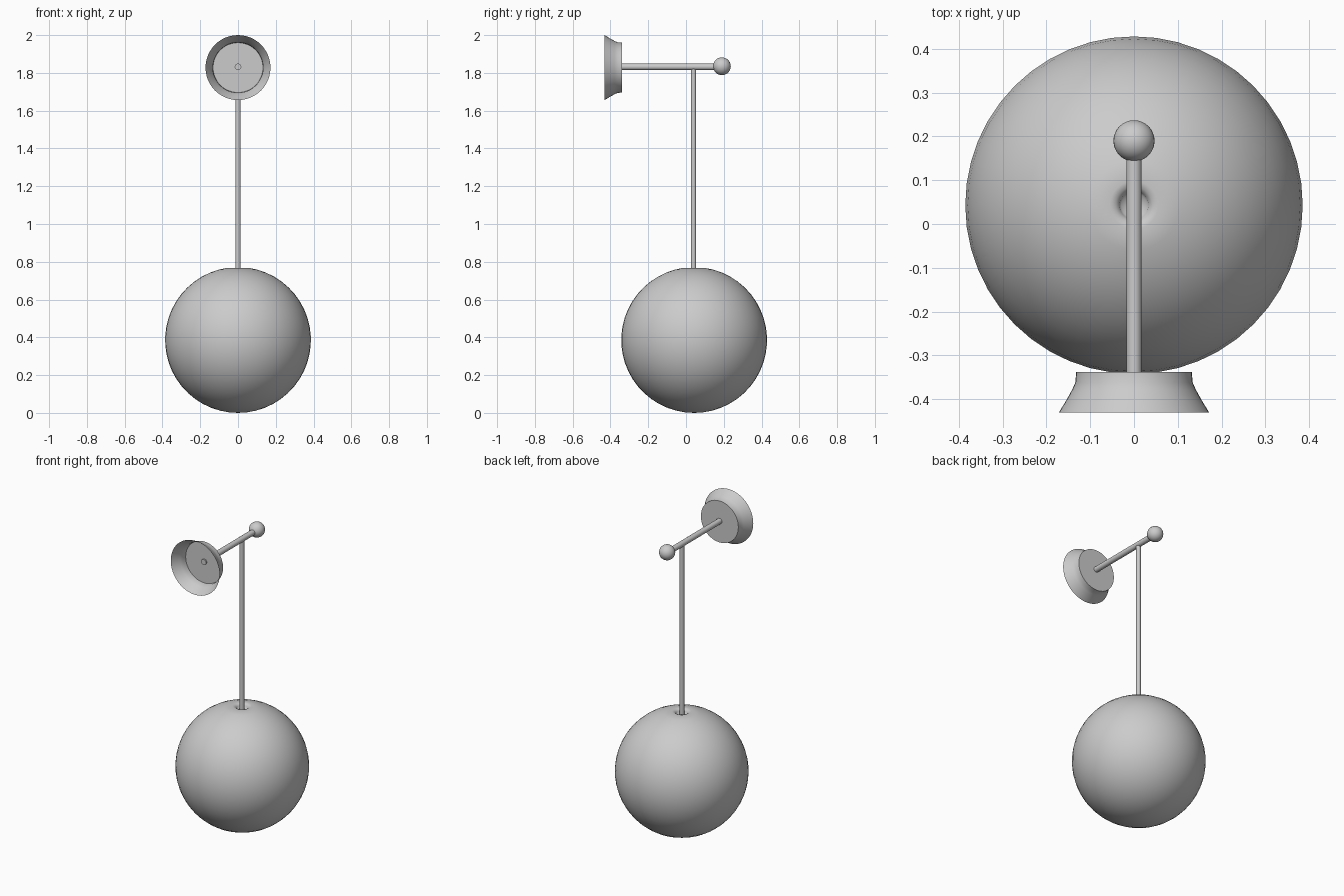
import bpy, bmesh, math
from mathutils import Matrix, Vector

if "Cube" in bpy.data.objects:
    bpy.data.objects.remove(bpy.data.objects["Cube"])

ROD_Z = 1.832
GLOBE_Y = 0.043


def lathe(name, profile, loc, along_y=False, steps=48, angle=40):
    """Spin (radius, height) points about z; along_y maps height onto +y."""
    bm = bmesh.new()
    verts = [bm.verts.new((r, 0, h)) for r, h in profile]
    edges = [bm.edges.new(p) for p in zip(verts, verts[1:])]
    bmesh.ops.spin(bm, geom=verts + edges, cent=(0, 0, 0), axis=(0, 0, 1),
                   angle=2 * math.pi, steps=steps, use_duplicate=False)
    bmesh.ops.remove_doubles(bm, verts=bm.verts, dist=1e-4)
    bmesh.ops.recalc_face_normals(bm, faces=bm.faces)
    if along_y:
        bm.transform(Matrix.Rotation(-math.pi / 2, 4, 'X'))
    mesh = bpy.data.meshes.new(name)
    bm.to_mesh(mesh)
    bm.free()
    ob = bpy.data.objects.new(name, mesh)
    ob.location = loc
    bpy.context.collection.objects.link(ob)
    bpy.ops.object.select_all(action='DESELECT')
    ob.select_set(True)
    bpy.context.view_layer.objects.active = ob
    bpy.ops.object.shade_smooth_by_angle(angle=math.radians(angle))
    return ob


def rod(name, radius, length, loc, along_y=False):
    return lathe(name, [(0, 0), (radius, 0), (radius, length), (0, length)],
                 loc, along_y, steps=24)


# Large globe with a small rounded socket at the top
R = 0.386
open_angle = math.asin(0.055 / R)
arc = [math.pi - (math.pi - open_angle) * i / 24 for i in range(25)]
profile = [(R * math.sin(a), R + R * math.cos(a)) for a in arc]
profile[0] = (0, 0)
profile += [(0.042, 0.764), (0.033, 0.755), (0.029, 0.735), (0, 0.735)]
lathe("globe", profile, (0, GLOBE_Y, 0), angle=80)

# Vertical stem and horizontal arm
rod("stem", 0.0135, ROD_Z - 0.73, (0, GLOBE_Y - 0.003, 0.73))
rod("arm", 0.0175, 0.54, (0, -0.347, ROD_Z), along_y=True)

# Ball on the back end of the arm
ball = [(0.047 * math.sin(math.pi * i / 16), -0.047 * math.cos(math.pi * i / 16))
        for i in range(17)]
lathe("arm_ball", ball, (0, 0.19, ROD_Z + 0.003), along_y=True, steps=32)

# Flared cup, open towards the front
cup = [(0.172, -0.431), (0.156, -0.405), (0.141, -0.378), (0.134, -0.362),
       (0.132, -0.338), (0, -0.338)]
lathe("flared_cup", cup, (0, 0, 1.828), along_y=True, angle=60)
